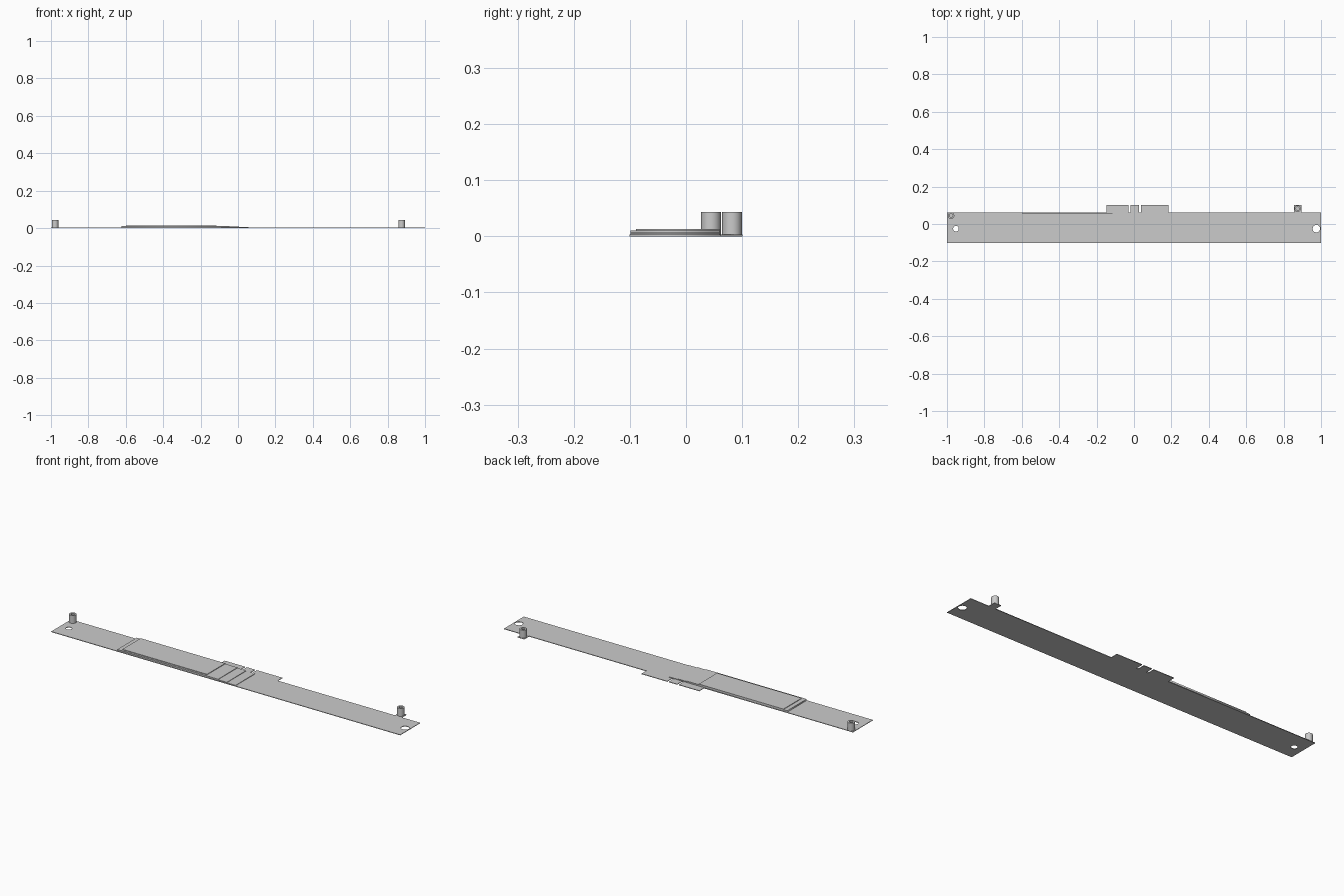
import bpy, math

if "Cube" in bpy.data.objects:
    bpy.data.objects.remove(bpy.data.objects["Cube"])

BOARD_TOP = 0.003


def circle(cx, cy, r, n=32):
    return [(cx + r * math.cos(2 * math.pi * i / n),
             cy + r * math.sin(2 * math.pi * i / n)) for i in range(n)]


def plate(name, loops, z0, z1, smooth=False):
    """Extrude a flat outline; further loops inside it become holes."""
    cu = bpy.data.curves.new(name, 'CURVE')
    cu.dimensions = '2D'
    cu.fill_mode = 'BOTH'
    cu.extrude = (z1 - z0) / 2
    for pts in loops:
        sp = cu.splines.new('POLY')
        sp.points.add(len(pts) - 1)
        for p, (x, y) in zip(sp.points, pts):
            p.co = (x, y, 0, 1)
        sp.use_cyclic_u = True
    ob = bpy.data.objects.new(name, cu)
    ob.location.z = (z0 + z1) / 2
    bpy.context.collection.objects.link(ob)
    bpy.ops.object.select_all(action='DESELECT')
    bpy.context.view_layer.objects.active = ob
    ob.select_set(True)
    bpy.ops.object.convert(target='MESH')
    if smooth:
        bpy.ops.object.shade_smooth_by_angle(angle=math.radians(30))
    return bpy.context.object


def rect(x0, x1, y0, y1):
    return [(x0, y0), (x1, y0), (x1, y1), (x0, y1)]


# Board with notched connector edge, small mounting ear and two holes
E, T = 0.062, 0.101
outline = [(-1, -T), (1, -T), (1, E),
           (0.895, E), (0.895, T), (0.856, T), (0.856, E),
           (0.184, E), (0.184, T), (0.037, T), (0.037, E), (0.027, E),
           (0.027, T), (-0.02, T), (-0.02, E), (-0.03, E),
           (-0.03, T), (-0.147, T), (-0.147, E), (-1, E)]
plate("board", [outline, circle(-0.952, -0.025, 0.015),
                circle(0.975, -0.025, 0.02)], 0, BOARD_TOP)

# Stepped stack of thin slabs: x start, x end, y start, top height
z = BOARD_TOP
for i, (x0, x1, y0, top) in enumerate([(-0.622, 0.055, -0.099, 0.0055),
                                       (-0.622, 0.005, -0.099, 0.008),
                                       (-0.622, -0.045, -0.099, 0.0105),
                                       (-0.60, -0.115, -0.089, 0.0135)]):
    plate(f"stacked_slab_{i + 1}", [rect(x0, x1, y0, 0.06)], z, top)
    z = top

# Hollow standoff posts
for name, x, y in [("standoff_left", -0.978, 0.0445), ("standoff_right", 0.875, 0.082)]:
    plate(name, [circle(x, y, 0.0175), circle(x, y, 0.009)],
          BOARD_TOP, 0.0435, smooth=True)
